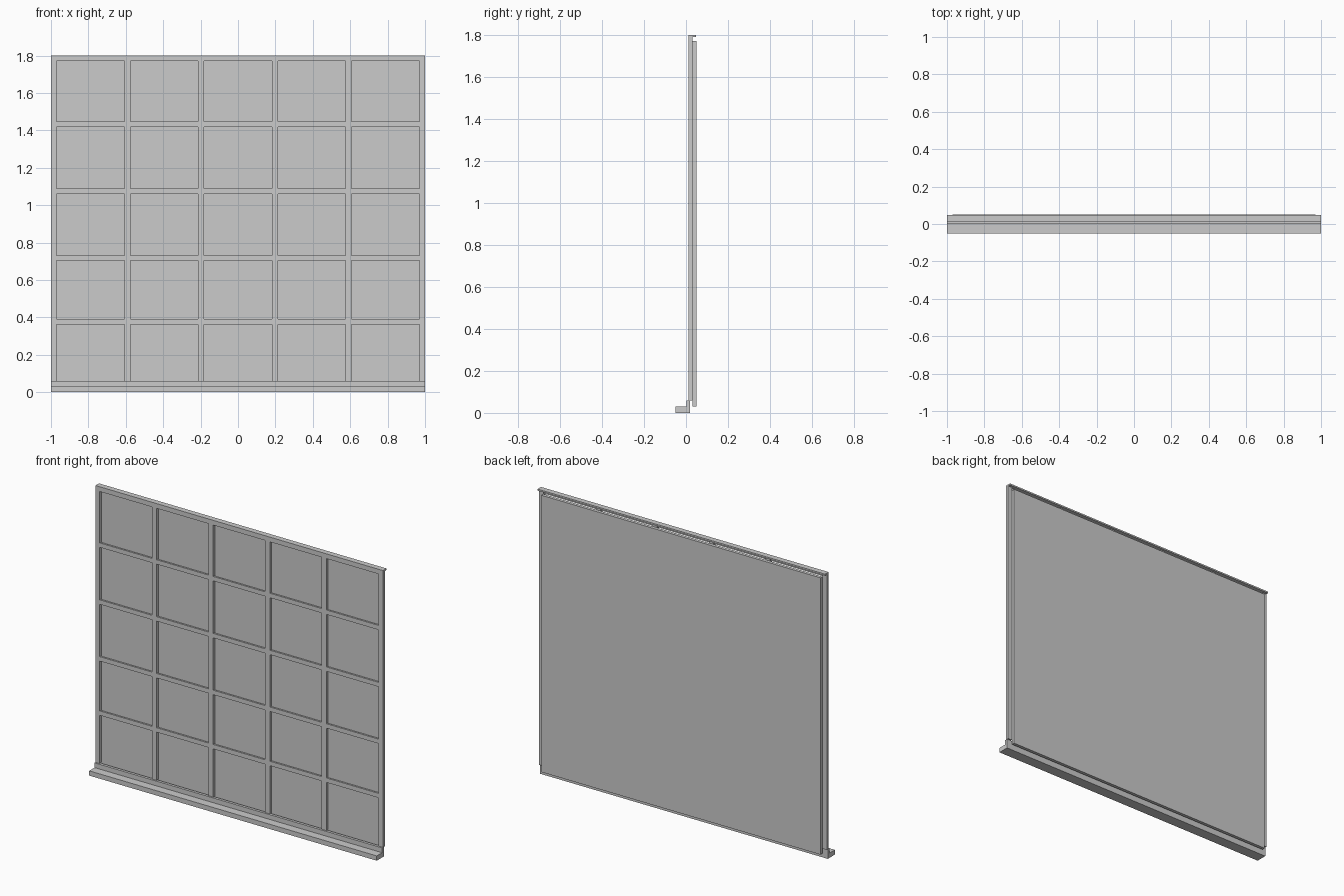
import bpy, bmesh

if "Cube" in bpy.data.objects:
    bpy.data.objects.remove(bpy.data.objects["Cube"])


def box(name, x0, x1, y0, y1, z0, z1):
    bm = bmesh.new()
    bmesh.ops.create_cube(bm, size=1)
    for v in bm.verts:
        v.co.x = x0 if v.co.x < 0 else x1
        v.co.y = y0 if v.co.y < 0 else y1
        v.co.z = z0 if v.co.z < 0 else z1
    return finish(name, bm)


def extrude_x(name, profile, half):
    # (y, z) profile extruded along the full width
    bm = bmesh.new()
    face = bm.faces.new([bm.verts.new((-half, y, z)) for y, z in profile])
    res = bmesh.ops.extrude_face_region(bm, geom=[face])
    for v in res["geom"]:
        if isinstance(v, bmesh.types.BMVert):
            v.co.x = half
    bmesh.ops.recalc_face_normals(bm, faces=bm.faces)
    return finish(name, bm)


def finish(name, bm):
    me = bpy.data.meshes.new(name)
    bm.to_mesh(me)
    bm.free()
    ob = bpy.data.objects.new(name, me)
    bpy.context.collection.objects.link(ob)
    return ob


FRONT, BACK = 0.012, 0.03

# stepped sill
extrude_x("sill", [(-0.05, 0), (0.02, 0), (0.02, 0.06), (0.003, 0.06),
                   (0.003, 0.03), (-0.05, 0.03)], 1)

# head rail with a thin flange reaching back over the panel
extrude_x("head_rail", [(FRONT, 1.77), (0.023, 1.77), (0.023, 1.79),
                        (0.047, 1.79), (0.047, 1.8), (FRONT, 1.8)], 1)

# side posts
for side, x in (("left", -0.985), ("right", 0.985)):
    box(side + "_post", x - 0.015, x + 0.015, FRONT, BACK, 0.06, 1.79)

# vertical mullions
for i, x in enumerate((-0.59, -0.197, 0.197, 0.59)):
    box(f"mullion_{i + 1}", x - 0.016, x + 0.016, FRONT, BACK, 0.06, 1.79)

# horizontal glazing bars, fitted between the uprights
edges = [-0.97, -0.606, -0.574, -0.213, -0.181, 0.181, 0.213, 0.574, 0.606, 0.97]
for i, z in enumerate((0.377, 0.718, 1.075, 1.433)):
    for j in range(5):
        box(f"glazing_bar_{i + 1}_{j + 1}", edges[2 * j], edges[2 * j + 1],
            FRONT, 0.023, z - 0.014, z + 0.014)

# single pane behind the grid
box("pane", -0.97, 0.97, BACK, 0.05, 0.03, 1.77)
